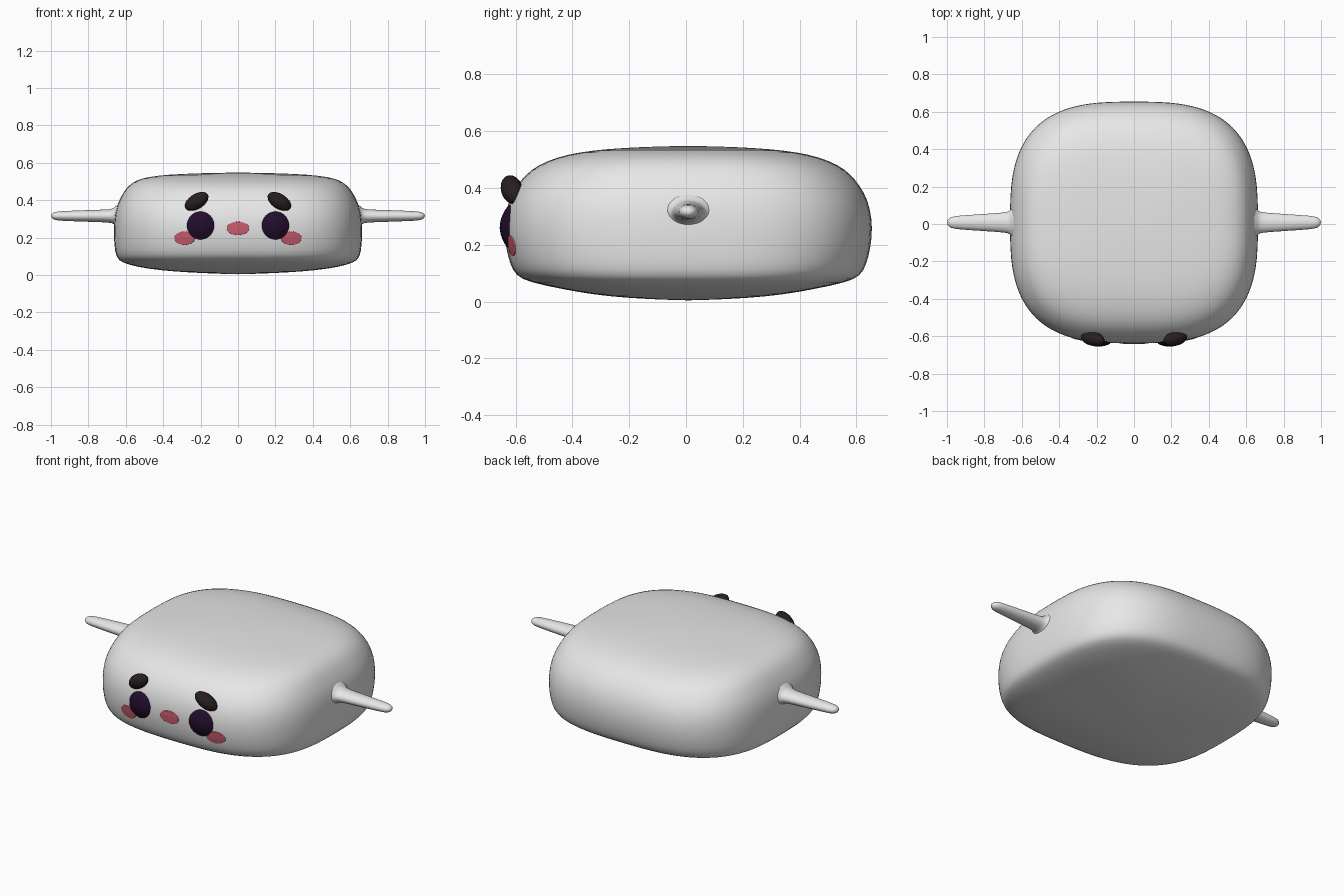
import bpy, bmesh, math
from mathutils import Vector, Matrix
from mathutils.bvhtree import BVHTree

if "Cube" in bpy.data.objects:
    bpy.data.objects.remove(bpy.data.objects["Cube"])


def material(name, rgb):
    m = bpy.data.materials.new(name)
    m.diffuse_color = (*rgb, 1)
    m.use_nodes = True
    m.node_tree.nodes["Principled BSDF"].inputs["Base Color"].default_value = m.diffuse_color
    return m


WHITE = material("soft white", (0.8, 0.8, 0.8))
PURPLE = material("dark purple", (0.016, 0.004, 0.026))
BROWN = material("dark brown", (0.022, 0.013, 0.014))
PINK = material("rose pink", (0.6, 0.11, 0.15))


def finish(name, bm, mat, subdiv=0):
    bmesh.ops.recalc_face_normals(bm, faces=bm.faces)
    for f in bm.faces:
        f.smooth = True
    me = bpy.data.meshes.new(name)
    bm.to_mesh(me)
    bm.free()
    me.materials.append(mat)
    ob = bpy.data.objects.new(name, me)
    bpy.context.collection.objects.link(ob)
    if subdiv:
        mod = ob.modifiers.new("smooth", 'SUBSURF')
        mod.levels = mod.render_levels = subdiv
    return ob


def loft(bm, rings, first, last):
    """Skin a list of closed rings, closed by a pole at each end (None = open)."""
    rows = [[bm.verts.new(p) for p in r] for r in rings]
    n = len(rows[0])
    for a, b in zip(rows, rows[1:]):
        for i in range(n):
            j = (i + 1) % n
            bm.faces.new((a[i], a[j], b[j], b[i]))
    for pole, row in ((first, rows[0]), (last, rows[-1])):
        if pole is not None:
            v = bm.verts.new(pole)
            for i in range(n):
                bm.faces.new((v, row[i], row[(i + 1) % n]))


def oval(n, power=2.0):
    pts = []
    for i in range(n):
        t = 2 * math.pi * i / n
        c, s = math.cos(t), math.sin(t)
        pts.append((math.copysign(abs(c) ** (2 / power), c),
                    math.copysign(abs(s) ** (2 / power), s)))
    return pts


# cushion-shaped body: (height, half width, half depth)
PROFILE = [(0.007, 0.10, 0.10), (0.013, 0.25, 0.22), (0.025, 0.42, 0.34),
           (0.045, 0.55, 0.45), (0.068, 0.622, 0.56), (0.09, 0.648, 0.607),
           (0.13, 0.659, 0.628), (0.19, 0.664, 0.643), (0.26, 0.665, 0.650),
           (0.33, 0.659, 0.641), (0.385, 0.643, 0.620), (0.43, 0.62, 0.588),
           (0.465, 0.598, 0.553), (0.495, 0.565, 0.50), (0.518, 0.515, 0.425),
           (0.532, 0.43, 0.34), (0.541, 0.31, 0.23), (0.546, 0.15, 0.11)]
CY = 0.008
bm = bmesh.new()
loft(bm, [[(x * a, CY + y * b, z) for x, y in oval(56, 2.95)] for z, a, b in PROFILE],
     (0, CY, 0.004), (0, CY, 0.548))
body = finish("body", bm, WHITE, 1)

# thin arms flaring into the body: (x, half depth, half height)
ARM = [(0.60, 0.12, 0.09), (0.645, 0.092, 0.062), (0.66, 0.068, 0.046),
       (0.675, 0.056, 0.037), (0.72, 0.052, 0.034), (0.85, 0.043, 0.030),
       (0.95, 0.036, 0.026), (0.98, 0.030, 0.022), (0.995, 0.017, 0.013)]
for side, label in ((-1, "left"), (1, "right")):
    bm = bmesh.new()
    loft(bm, [[(side * x, 0.008 + c * a, 0.316 + s * b) for c, s in oval(20)]
              for x, a, b in ARM], (side * 0.60, 0.008, 0.316), (side * 1.0, 0.008, 0.316))
    finish(label + "_arm", bm, WHITE, 1)

# face patches are projected onto the front of the body
bpy.context.view_layer.update()
surface = BVHTree.FromObject(body, bpy.context.evaluated_depsgraph_get())


def patch(name, x, z, rx, rz, mat, bulge=0.0):
    def on_body(px, pz, r):
        hit = surface.ray_cast(Vector((px, -2, pz)), Vector((0, 1, 0)))[0]
        lift = -0.006 if r >= 1 else 0.004 + bulge * (1 - r * r)
        return (px, hit.y - lift, pz)
    bm = bmesh.new()
    radii = (0.2, 0.4, 0.6, 0.8, 0.93, 0.99, 1.0)
    loft(bm, [[on_body(x + rx * r * c, z + rz * r * s, r) for c, s in oval(32)]
              for r in radii], on_body(x, z, 0), None)
    # outward direction is the front
    ob = finish(name, bm, mat)
    if ob.data.polygons[0].normal.y > 0:
        ob.data.flip_normals()


patch("mouth", 0, 0.25, 0.06, 0.036, PINK)
for side, label in ((-1, "left"), (1, "right")):
    patch(label + "_eye", side * 0.2, 0.265, 0.073, 0.075, PURPLE, 0.02)
    patch(label + "_cheek", side * 0.285, 0.197, 0.055, 0.036, PINK)
    # tilted bean-shaped brows
    bm = bmesh.new()
    bmesh.ops.create_uvsphere(
        bm, u_segments=32, v_segments=16, radius=1,
        matrix=Matrix.Translation((side * 0.221, -0.613, 0.394))
        @ Matrix.Rotation(side * math.radians(12), 4, 'Z')
        @ Matrix.Rotation(side * math.radians(32), 4, 'Y')
        @ Matrix.Diagonal((0.071, 0.038, 0.040, 1)))
    finish(label + "_brow", bm, BROWN)
